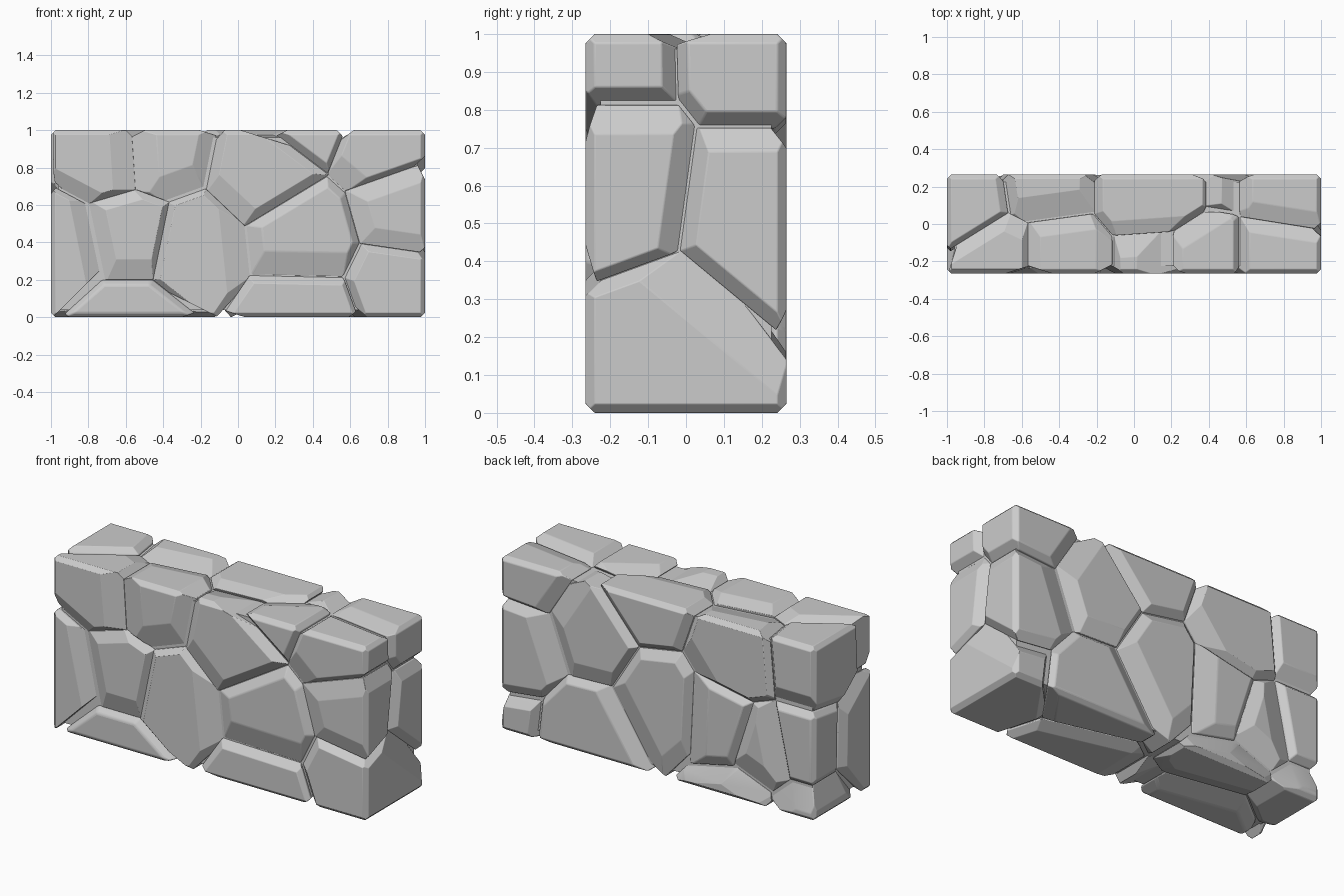
import bpy, bmesh, math, random
from mathutils import Vector

if "Cube" in bpy.data.objects:
    bpy.data.objects.remove(bpy.data.objects["Cube"])

random.seed(11)
SIZE = Vector((2, 0.53, 1))

# Stone centres (x, z) for the front and back layers
FRONT = [(-.7, .86), (-.42, .88), (.13, .77), (.78, .94), (-.96, .37), (-.58, .45),
         (-.24, .38), (.33, .44), (.9, .6), (-.58, -.05), (.32, 0), (.84, .19), (.38, 1.1)]
BACK = [(.85, .95), (.45, .7), (.88, .54), (.43, .14), (0, .42), (.1, 1), (-.48, .8),
        (-.4, .4), (-.65, .32), (-.93, .84), (-.93, .38), (-.93, 0), (-.5, -.06)]
SEEDS = [Vector((x, -.22, z)) for x, z in FRONT] + [Vector((x, .22, z)) for x, z in BACK]
SEEDS[11].y = -.07                 # the low right stone runs almost through the wall
SEEDS[len(FRONT) + 9].y = .15      # the high left stone does too


def box(dims):
    bm = bmesh.new()
    bmesh.ops.create_cube(bm, size=1)
    for v in bm.verts:
        v.co = Vector((v.co.x * dims[0], v.co.y * dims[1], v.co.z * dims[2] + .5))
    return bm


def slice_off(bm, co, no):
    """Cut away everything on the normal side and cap the hole."""
    r = bmesh.ops.bisect_plane(bm, geom=bm.verts[:] + bm.edges[:] + bm.faces[:], dist=1e-5,
                               plane_co=co, plane_no=no, clear_outer=True)
    edges = [e for e in r['geom_cut'] if isinstance(e, bmesh.types.BMEdge) and e.is_boundary]
    if edges:
        bmesh.ops.holes_fill(bm, edges=edges, sides=0)


def on_shell(face):
    """True when a face lies on the outside of the wall."""
    c, n = face.calc_center_median() - Vector((0, 0, .5)), face.normal
    return any(abs(n[k]) > .999 and abs(abs(c[k]) - SIZE[k] / 2) < 1e-3 for k in range(3))


def finish(bm, name, soften):
    bmesh.ops.recalc_face_normals(bm, faces=bm.faces)
    me = bpy.data.meshes.new(name)
    bm.to_mesh(me)
    bm.free()
    ob = bpy.data.objects.new(name, me)
    bpy.context.collection.objects.link(ob)
    if soften:
        bpy.ops.object.select_all(action='DESELECT')
        ob.select_set(True)
        bpy.context.view_layer.objects.active = ob
        bpy.ops.object.shade_smooth_by_angle(angle=math.radians(16))
        mod = ob.modifiers.new("worn_edges", 'BEVEL')
        mod.width, mod.segments, mod.limit_method = .014, 3, 'ANGLE'
        mod.angle_limit = math.radians(14)


def stone(i, seed):
    # Split the block halfway towards each neighbouring stone
    bm = box(SIZE)
    for other in sorted(SEEDS, key=lambda s: (s - seed).length):
        if other is not seed:
            slice_off(bm, (other + seed) / 2, (other - seed).normalized())
    bmesh.ops.remove_doubles(bm, verts=bm.verts, dist=1e-4)
    bmesh.ops.recalc_face_normals(bm, faces=bm.faces)
    bm.normal_update()
    # Plan chamfers: even on the wall's own edges, uneven along the joints
    planes = []
    for e in bm.edges:
        if len(e.link_faces) != 2:
            continue
        f, g = e.link_faces
        mid = (e.verts[0].co + e.verts[1].co) / 2
        a, b = on_shell(f), on_shell(g)
        if a and b:
            planes.append((mid - f.normal * .024, f.normal + g.normal))
        elif a or b:
            o, n = (f, g) if a else (g, f)
            inward = (n.normal - o.normal * n.normal.dot(o.normal)).normalized()
            k = random.choice((.9, 1, 1.3, 2, 3.2))
            depth = random.uniform(.028, .048)
            planes.append((mid - o.normal * depth, o.normal * k + inward))
    for co, no in planes:
        slice_off(bm, co, no.normalized())
    bmesh.ops.remove_doubles(bm, verts=bm.verts, dist=.002)
    layer = "front" if seed.y < 0 else "back"
    finish(bm, f"{layer}_stone_{i + 1}", True)


for i, s in enumerate(SEEDS):
    stone(i, s)

# Mortar core closing the joints
finish(box((1.92, .45, .92)), "core", False)
